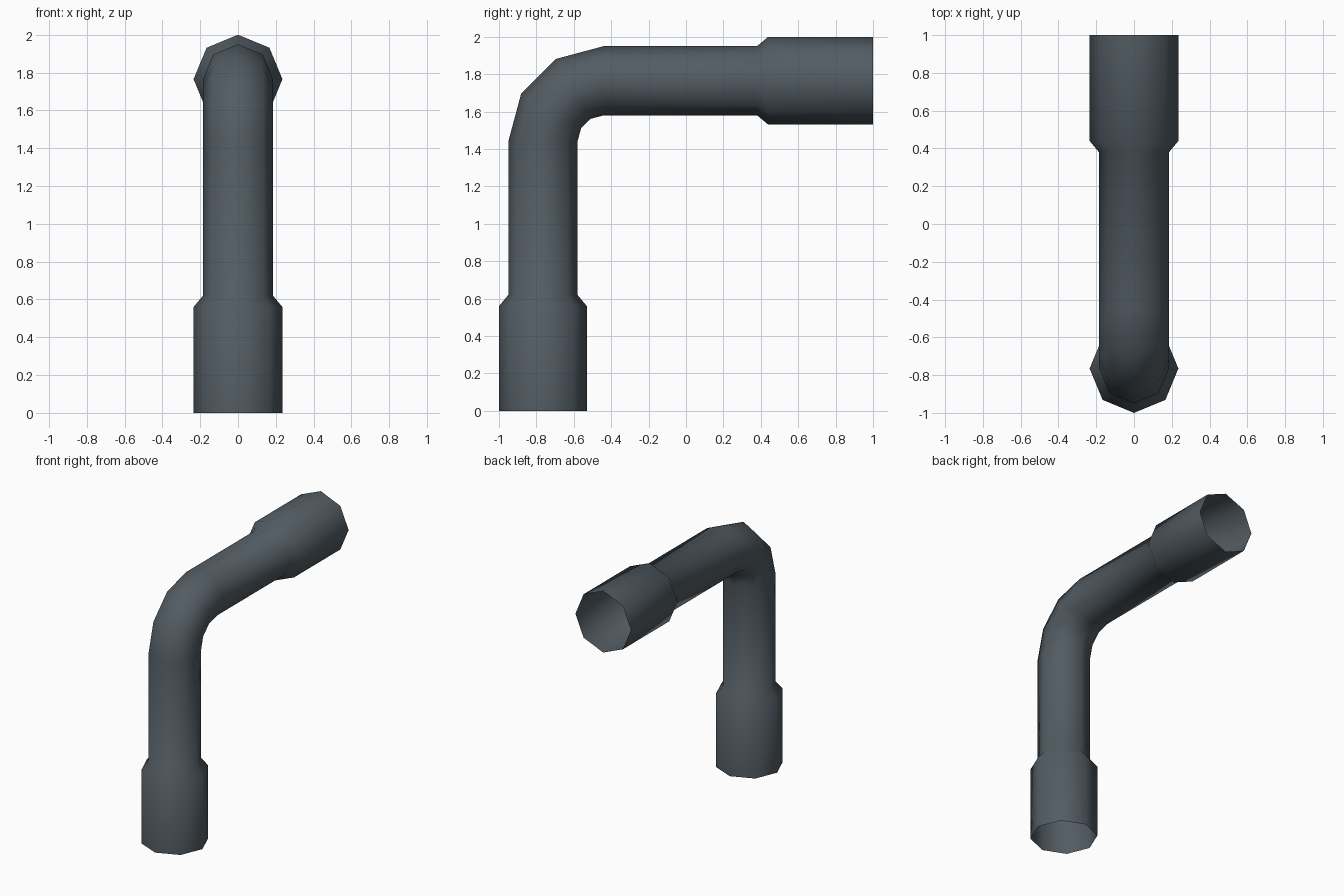
import bpy
import bmesh
from math import sin, cos, pi, radians
from mathutils import Vector

cube = bpy.data.objects.get("Cube")
if cube:
    bpy.data.objects.remove(cube, do_unlink=True)

SIDES = 8
PIPE_R, COLLAR_R = 0.185, 0.235
AXIS = 1 - COLLAR_R          # distance of both straight axes from the centre
BEND = 0.325                 # centreline radius of the elbow
BEND_STEPS = 3

# Slate grey material
slate = bpy.data.materials.new("slate_grey")
slate.use_nodes = True
colour = (0.085, 0.107, 0.125, 1)
slate.diffuse_color = colour
slate.node_tree.nodes["Principled BSDF"].inputs["Base Color"].default_value = colour

# Stations along the pipe: centre y, centre z, heading angle, radius
collar = [(0, COLLAR_R), (0.56, COLLAR_R), (0.62, PIPE_R)]
stations = [(-AXIS, z, 0, r) for z, r in collar]
by, bz = BEND - AXIS, 1 + AXIS - BEND
for i in range(BEND_STEPS + 1):
    a = radians(90) * i / BEND_STEPS
    stations.append((by - BEND * cos(a), bz + BEND * sin(a), a, PIPE_R))
stations += [(1 - d, 1 + AXIS, pi / 2, r) for d, r in reversed(collar)]

# Open-ended elbow pipe: sweep an octagonal ring through the stations
bm = bmesh.new()
rings = []
for y, z, a, r in stations:
    out = Vector((0, -cos(a), sin(a)))
    side = Vector((1, 0, 0))
    rings.append([bm.verts.new(Vector((0, y, z)) + r * (side * cos(t) + out * sin(t)))
                  for t in (2 * pi * k / SIDES for k in range(SIDES))])
for lower, upper in zip(rings, rings[1:]):
    for k in range(SIDES):
        n = (k + 1) % SIDES
        bm.faces.new((lower[n], lower[k], upper[k], upper[n]))
for face in bm.faces:
    face.smooth = True

mesh = bpy.data.meshes.new("elbow_pipe")
bm.to_mesh(mesh)
bm.free()
mesh.materials.append(slate)
pipe = bpy.data.objects.new("elbow_pipe", mesh)
bpy.context.collection.objects.link(pipe)
